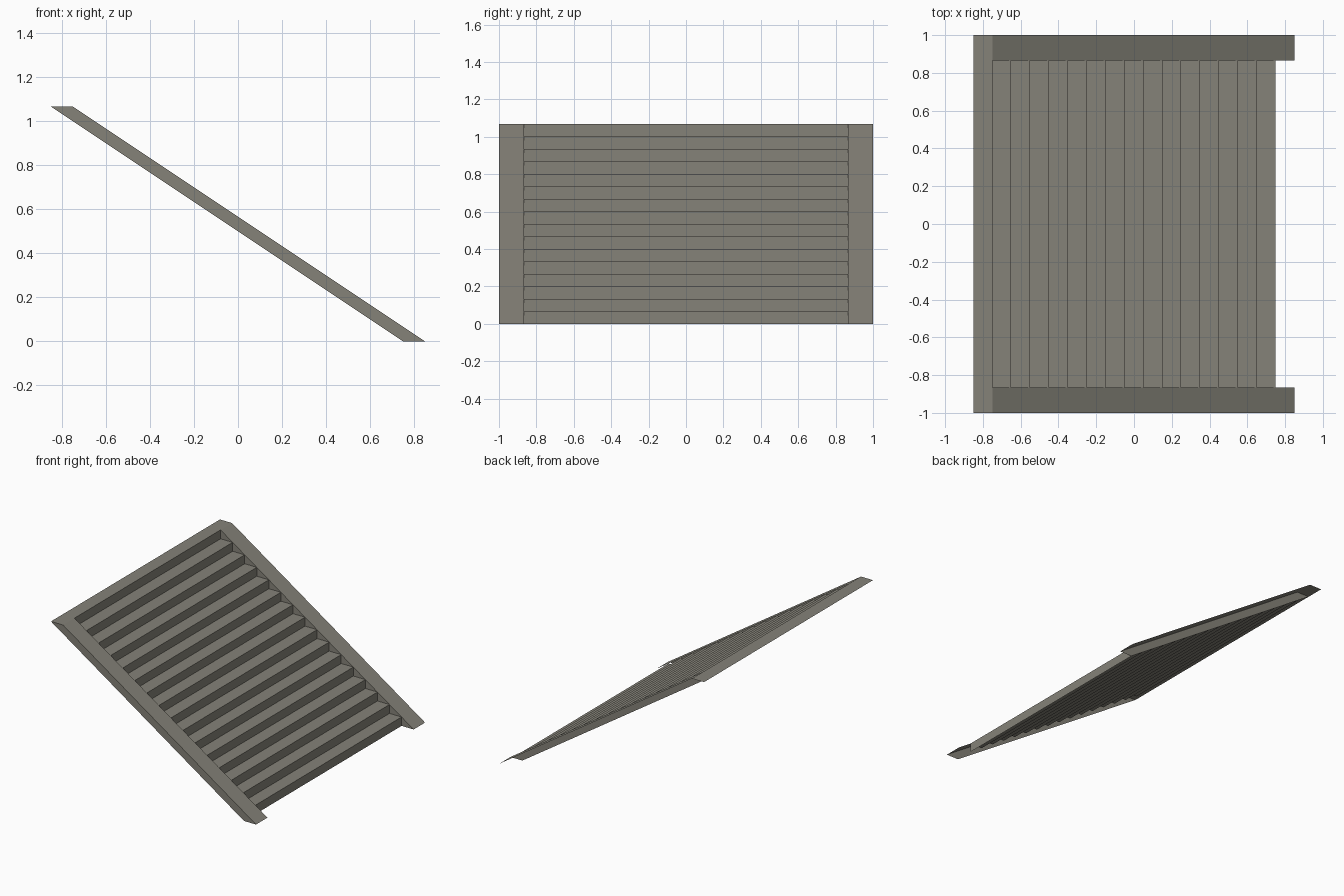
import bpy
import bmesh

old = bpy.data.objects.get("Cube")
if old:
    bpy.data.objects.remove(old, do_unlink=True)

STEPS = 16
GOING = 0.1
HEIGHT = 1.067
RISE = HEIGHT / STEPS
FOOT = 0.75          # x of the lowest riser
HEAD = FOOT - STEPS * GOING
INNER, OUTER = 0.865, 1.0

stone = bpy.data.materials.new("warm_grey_stone")
stone.use_nodes = True
colour = (0.235, 0.225, 0.19, 1)
stone.diffuse_color = colour
stone.node_tree.nodes["Principled BSDF"].inputs["Base Color"].default_value = colour


def sheet(name, quads):
    """Thin surface made of four-cornered faces."""
    mesh = bpy.data.meshes.new(name)
    bm = bmesh.new()
    for quad in quads:
        bm.faces.new([bm.verts.new(p) for p in quad])
    bmesh.ops.remove_doubles(bm, verts=bm.verts, dist=0.0001)
    bm.to_mesh(mesh)
    bm.free()
    mesh.materials.append(stone)
    obj = bpy.data.objects.new(name, mesh)
    bpy.context.collection.objects.link(obj)
    return obj


def across(a, b, y0, y1):
    """Face spanning y0 to y1 between two x-z points, a lower/front of b."""
    return [(a[0], y0, a[1]), (a[0], y1, a[1]), (b[0], y1, b[1]), (b[0], y0, b[1])]


# Folded flight of risers and treads
flight = []
for i in range(STEPS):
    x, z = FOOT - i * GOING, i * RISE
    flight.append(across((x, z), (x, z + RISE), -INNER, INNER))
    flight.append(across((x, z + RISE), (x - GOING, z + RISE), -INNER, INNER))
sheet("stair_flight", flight)

# Side stringers: sloping top, level head and one upright web each
toe, crest = (FOOT + GOING, 0), (HEAD + GOING, HEIGHT)
for name, y0, y1 in (("right_stringer", -OUTER, -INNER), ("left_stringer", INNER, OUTER)):
    web = [(FOOT, y0, 0), (toe[0], y0, 0), (crest[0], y0, HEIGHT), (HEAD, y0, HEIGHT)]
    sheet(name, [across(toe, crest, y0, y1), across(crest, (HEAD, HEIGHT), y0, y1), web])
